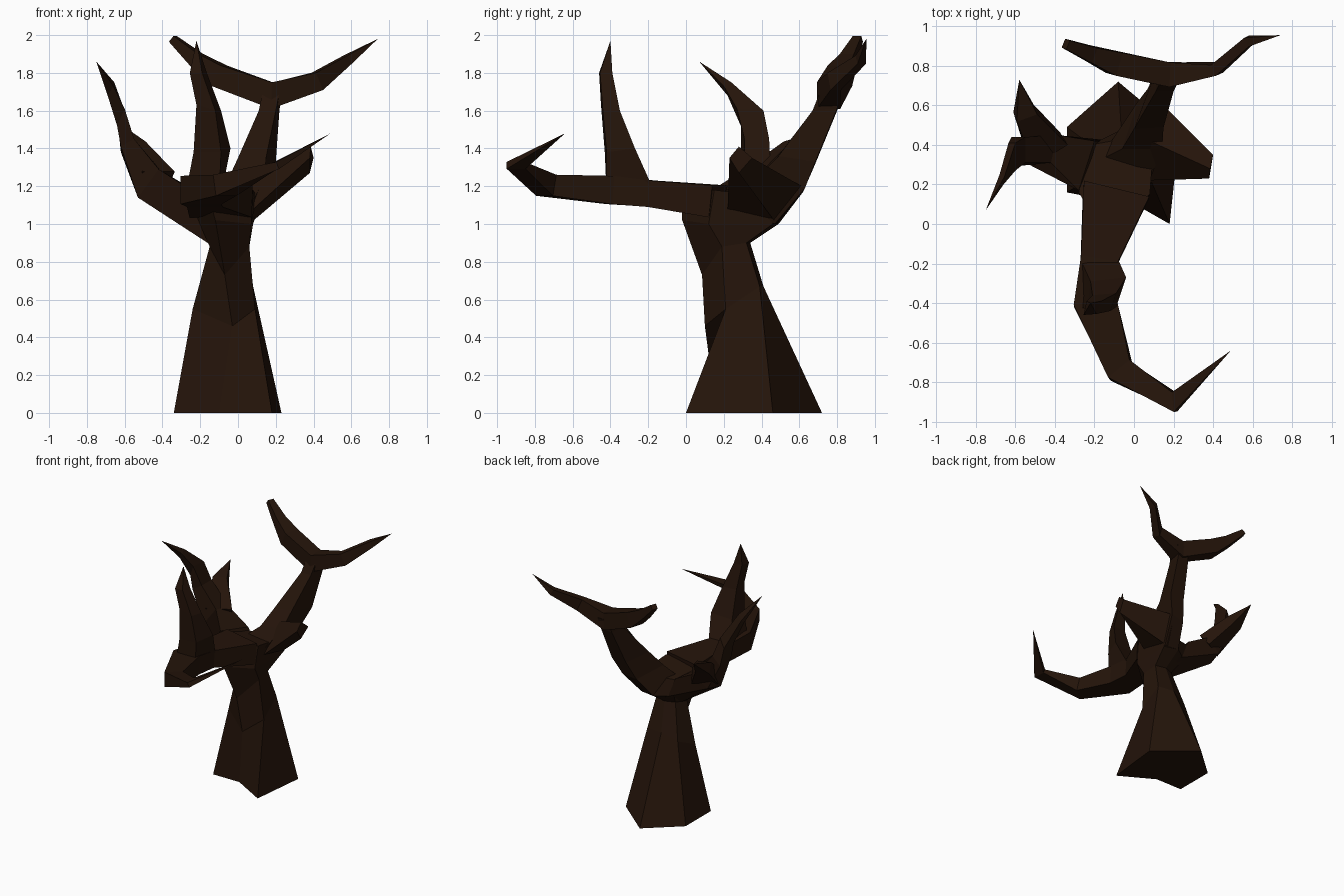
import bpy, bmesh
from mathutils import Vector

bark = bpy.data.materials.new("dark_bark")
bark.diffuse_color = (0.018, 0.007, 0.003, 1)
Z = Vector((0, 0, 1))


def loft(name, rings, tip=None):
    """Skin closed rings of equal count; close the end with a cap or a point."""
    bm = bmesh.new()
    loops = [[bm.verts.new(p) for p in r] for r in rings]
    n = len(loops[0])
    for a, b in zip(loops, loops[1:]):
        for i in range(n):
            j = (i + 1) % n
            bm.faces.new((a[i], a[j], b[j], b[i]))
    bm.faces.new(loops[0][::-1])
    if tip:
        t = bm.verts.new(tip)
        for i in range(n):
            bm.faces.new((loops[-1][i], loops[-1][(i + 1) % n], t))
    else:
        bm.faces.new(loops[-1])
    bmesh.ops.recalc_face_normals(bm, faces=bm.faces)
    me = bpy.data.meshes.new(name)
    bm.to_mesh(me)
    bm.free()
    me.materials.append(bark)
    ob = bpy.data.objects.new(name, me)
    bpy.context.collection.objects.link(ob)
    return ob


def branch(name, path, tip=None):
    """Four-sided limb. Path points are x, y, z, half height, half width."""
    pts = [Vector(p[:3]) for p in path] + ([Vector(tip)] if tip else [])
    rings = []
    for i, p in enumerate(path):
        fwd = (pts[min(i + 1, len(pts) - 1)] - pts[i]).normalized()
        back = (pts[i] - pts[max(i - 1, 0)]).normalized()
        t = (fwd + back).normalized()
        u = (Z - t * Z.dot(t)).normalized()
        v = t.cross(u)
        rings.append([pts[i] + u * (p[3] * a) + v * (p[4] * b)
                      for a, b in ((1, 1), (-1, 1), (-1, -1), (1, -1))])
    return loft(name, rings, tip)


# trunk with flared foot and a crown where the branches start
loft("trunk", [
    [(.18, 0, 0), (.23, .46, 0), (-.08, .72, 0), (-.34, .49, 0), (-.34, .16, 0), (-.10, .16, 0)],
    [(.09, .21, .55), (.08, .39, .67), (-.06, .41, .67), (-.19, .38, .62), (-.24, .22, .55), (-.03, .10, .46)],
    [(.06, .19, .88), (.05, .32, .9), (-.04, .34, .9), (-.12, .31, .9), (-.15, .2, .88), (-.07, .085, .73)],
    [(.07, .12, 1.0), (.08, .46, 1.0), (-.04, .49, 1.0), (-.17, .4, 1.0), (-.19, .22, .97), (-.12, -.02, 1.02)],
    [(.08, .15, 1.18), (.10, .40, 1.15), (0, .44, 1.14), (-.22, .40, 1.14), (-.28, .16, 1.20), (-.17, -.02, 1.20)],
])

# front branch, hooking round to the right
branch("front_branch", [
    (-.09, .17, 1.12, .085, .17), (-.175, -.18, 1.16, .07, .095), (-.195, -.40, 1.18, .075, .11),
    (-.07, -.74, 1.205, .057, .07), (.205, -.90, 1.31, .02, .05)], (.49, -.64, 1.48))

# upright spike on the front branch, its foot wider
loft("front_spike", [
    [(-.08, -.18, 1.20), (-.10, -.42, 1.15), (-.28, -.42, 1.15), (-.27, -.18, 1.20)],
    [(-.04, -.27, 1.40), (-.09, -.42, 1.38), (-.235, -.43, 1.38), (-.22, -.29, 1.38)],
    [(-.09, -.35, 1.60), (-.12, -.44, 1.60), (-.22, -.45, 1.63), (-.21, -.36, 1.60)],
    [(-.165, -.39, 1.80), (-.19, -.455, 1.80), (-.255, -.46, 1.80), (-.24, -.39, 1.80)],
], (-.22, -.40, 1.97))

# back branch
loft("back_branch", [
    [(-.04, .49, 1.0), (.08, .47, 1.0), (.08, .22, 1.12), (-.18, .32, 1.12)],
    [(.02, .62, 1.17), (.14, .63, 1.19), (.14, .38, 1.25), (-.06, .38, 1.22)],
    [(.07, .685, 1.32), (.20, .685, 1.33), (.15, .49, 1.36), (.0, .48, 1.35)],
    [(.12, .80, 1.60), (.22, .80, 1.61), (.20, .67, 1.60), (.11, .67, 1.60)],
    [(.14, .82, 1.70), (.24, .82, 1.70), (.22, .71, 1.70), (.13, .71, 1.70)],
])

# forked top of the back branch: blunt left arm, pointed right arm
branch("back_fork", [
    (-.345, .91, 1.98, .02, .024), (-.22, .86, 1.87, .038, .04), (-.10, .815, 1.785, .06, .06),
    (.18, .755, 1.68, .07, .062), (.42, .785, 1.755, .05, .03),
    (.58, .925, 1.87, .025, .025)], (.74, .955, 1.98))

# left branch
loft("left_branch", [
    [(-.13, .24, .88), (-.10, .42, .98), (-.20, .42, 1.16), (-.28, .17, 1.20)],
    [(-.53, .30, 1.14), (-.50, .43, 1.16), (-.39, .45, 1.26), (-.42, .31, 1.29)],
    [(-.62, .29, 1.41), (-.62, .44, 1.38), (-.55, .44, 1.45), (-.55, .31, 1.45)],
    [(-.64, .29, 1.52), (-.635, .41, 1.52), (-.60, .41, 1.60), (-.60, .27, 1.61)],
    [(-.69, .22, 1.68), (-.68, .25, 1.70), (-.655, .24, 1.75), (-.66, .20, 1.73)],
], (-.75, .07, 1.86))

# rear prong on the left branch
branch("left_prong", [
    (-.44, .38, 1.23, .06, .10), (-.55, .56, 1.40, .045, .055)], (-.58, .73, 1.50))

# short broken stub on the right
loft("right_stub", [
    [(.12, .63, 1.19), (.06, .48, 1.0), (.06, .22, 1.06), (.08, .42, 1.28)],
    [(.40, .35, 1.35), (.38, .28, 1.27), (.38, .23, 1.35), (.385, .28, 1.41)],
])
